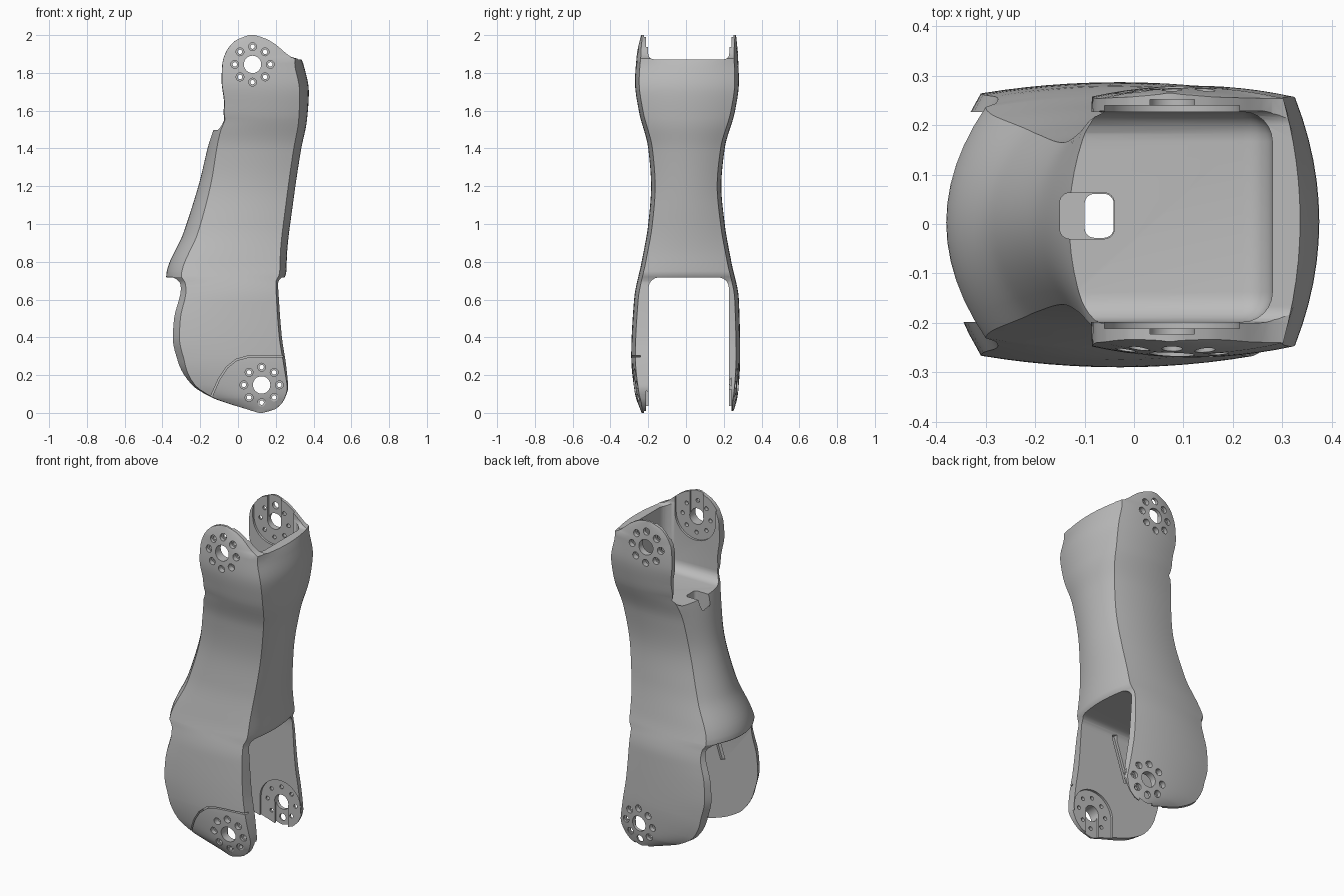
import bpy, bmesh, math
from mathutils import Matrix, Vector

cube = bpy.data.objects.get("Cube")
if cube:
    bpy.data.objects.remove(cube, do_unlink=True)

grey = bpy.data.materials.new("plain_grey")
grey.use_nodes = True
grey.diffuse_color = (0.5, 0.5, 0.5, 1)
grey.node_tree.nodes["Principled BSDF"].inputs["Base Color"].default_value = (0.5, 0.5, 0.5, 1)

# Profiles along the height: (z, value)
LEFT = [(0, .11), (.02, .04), (.08, -.15), (.15, -.27), (.27, -.36), (.4, -.39), (.5, -.385), (.65, -.355),
        (.69, -.36), (.72, -.38), (.95, -.29), (1.2, -.21), (1.5, -.13), (1.56, -.09), (1.65, -.08),
        (1.75, -.09), (1.85, -.085), (1.92, -.06), (1.97, -.015), (2, .055)]
RIGHT = [(0, .13), (.02, .2), (.07, .25), (.14, .275), (.25, .27), (.4, .25), (.55, .24), (.69, .235),
         (.74, .255), (.85, .26), (1.1, .29), (1.4, .335), (1.55, .365), (1.7, .375), (1.85, .345),
         (1.875, .335), (1.885, .285), (1.95, .2), (1.98, .15), (2, .09)]
FRONT = [(0, -.235), (.1, -.27), (.3, -.29), (.6, -.275), (.8, -.235), (1, -.2), (1.2, -.185),
         (1.4, -.2), (1.6, -.25), (1.75, -.27), (1.9, -.26), (2, -.238)]
BACK = [(0, .25), (.1, .275), (.3, .287), (.6, .28), (.8, .24), (1, .205), (1.2, .187),
        (1.4, .205), (1.6, .26), (1.75, .28), (1.9, .275), (2, .265)]
LEFT_BOW = [(0, 0), (.15, .04), (.3, .08), (.75, .08), (1.5, .04), (1.6, .01), (2, 0)]
RIGHT_BOW = [(0, 0), (.1, .01), (.3, .03), (1.4, .04), (1.8, .05), (1.87, .04), (1.89, 0), (2, 0)]


def sample(table, z):
    """Smooth interpolation without overshoot."""
    def slope(i):
        if i == 0 or i == len(table) - 1:
            j = min(i, len(table) - 2)
            return (table[j + 1][1] - table[j][1]) / (table[j + 1][0] - table[j][0])
        a, b = [(table[k + 1][1] - table[k][1]) / (table[k + 1][0] - table[k][0]) for k in (i - 1, i)]
        return 2 * a * b / (a + b) if a * b > 0 else 0
    i = max(k for k in range(len(table) - 1) if table[k][0] <= z or k == 0)
    (z0, a), (z1, b) = table[i], table[i + 1]
    h = z1 - z0
    t = (z - z0) / h
    return (a * (1 + 2 * t) * (1 - t) ** 2 + b * t * t * (3 - 2 * t)
            + h * slope(i) * t * (1 - t) ** 2 + h * slope(i + 1) * t * t * (t - 1))


def finish(bm, name):
    bmesh.ops.recalc_face_normals(bm, faces=bm.faces)
    mesh = bpy.data.meshes.new(name)
    bm.to_mesh(mesh)
    bm.free()
    mesh.materials.append(grey)
    ob = bpy.data.objects.new(name, mesh)
    bpy.context.collection.objects.link(ob)
    return ob


def skin(bm, rings):
    """Closed skin over a stack of point rings."""
    rings = [[bm.verts.new(p) for p in ring] for ring in rings]
    for a, b in zip(rings, rings[1:]):
        for i in range(len(a)):
            j = (i + 1) % len(a)
            bm.faces.new((a[i], a[j], b[j], b[i]))
    bm.faces.new(rings[0][::-1])
    bm.faces.new(rings[-1])


def section(z, n=12):
    """Four-sided cross-section with bowed ends and slightly domed sides."""
    xl, xr, yf, yb = (sample(t, z) for t in (LEFT, RIGHT, FRONT, BACK))
    dl, dr = sample(LEFT_BOW, z), sample(RIGHT_BOW, z)
    dome = .022 * min(1, (xr - xl) / .35)
    mid, half = (yf + yb) / 2, (yb - yf) / 2
    end = half - dome
    steps = [2 * i / n - 1 for i in range(n)]
    x0, x1 = xl + dl, xr - dr
    front = [(x0 + (x1 - x0) * (s + 1) / 2, mid - end - dome * (1 - s * s), z) for s in steps]
    right = [(xr - dr * s * s, mid + end * s, z) for s in steps]
    back = [(x1 - (x1 - x0) * (s + 1) / 2, mid + end + dome * (1 - s * s), z) for s in steps]
    left = [(xl + dl * s * s, mid - end * s, z) for s in steps]
    return front + right + back + left


def loft():
    levels = sorted({round(i * .025, 4) for i in range(81)}
                    | {t[0] for t in LEFT + RIGHT} | {.005, .01, 1.99, 1.995})
    bm = bmesh.new()
    skin(bm, [section(z) for z in levels])
    return finish(bm, "leg_link")


def box(name, lo, hi, radius, axes="xyz"):
    """Block with rounded edges along the given axes."""
    bm = bmesh.new()
    lo, hi = Vector(lo), Vector(hi)
    bmesh.ops.create_cube(bm, size=1, matrix=Matrix.Translation((lo + hi) / 2) @ Matrix.Diagonal((*(hi - lo), 1)))
    edges = [e for e in bm.edges
             if "xyz"[max(range(3), key=lambda k: abs((e.verts[0].co - e.verts[1].co)[k]))] in axes]
    bmesh.ops.bevel(bm, geom=edges, offset=radius, segments=6, profile=.5, affect="EDGES")
    return finish(bm, name)


def plates(name, outlines, y0, y1):
    """Closed XZ outlines extruded along y."""
    bm = bmesh.new()
    for pts in outlines:
        skin(bm, [[(x, y, z) for x, z in pts] for y in (y0, y1)])
    return finish(bm, name)


def circle(cx, cz, r, n=24):
    return [(cx + r * math.cos(2 * math.pi * i / n), cz + r * math.sin(2 * math.pi * i / n)) for i in range(n)]


def stadium(cx, cz, r, up, n=20):
    arc = [(cx + r * math.cos(math.pi * i / n), cz - up * r * math.sin(math.pi * i / n)) for i in range(n + 1)]
    return arc + [(cx - r, cz + up * .4), (cx + r, cz + up * .4)]


def strip(pts, w):
    """Open path widened to a thin closed outline."""
    left, right = [], []
    for i, p in enumerate(pts):
        a, b = Vector(pts[max(i - 1, 0)]), Vector(pts[min(i + 1, len(pts) - 1)])
        d = (b - a).normalized() * w / 2
        left.append((p[0] - d.y, p[1] + d.x))
        right.append((p[0] + d.y, p[1] - d.x))
    return left + right[::-1]


def cut(target, cutter):
    mod = target.modifiers.new("cut", "BOOLEAN")
    mod.operation, mod.solver, mod.object = "DIFFERENCE", "EXACT", cutter
    bpy.context.view_layer.objects.active = target
    bpy.ops.object.modifier_apply(modifier=mod.name)
    bpy.data.objects.remove(cutter, do_unlink=True)


link = loft()
IN_F, IN_B = -.198, .227

# Lower fork, upper pocket and the open top
cut(link, box("fork_cutter", (-1, IN_F, -.5), (1, IN_B, .717), .055, "x"))
cut(link, box("pocket_cutter", (-1, IN_F, 1.497), (.28, IN_B, 2.5), .06))
cut(link, box("top_cutter", (-1, IN_F - .002, 1.872), (1, IN_B + .002, 2.5), .03, "x"))

# Cable passage
cut(link, box("slot_cutter", (-.15, -.03, 1.31), (-.04, .063, 1.6), .02, "z"))
cut(link, box("passage_cutter", (-.1, -.028, .6), (-.041, .061, 1.41), .02, "z"))

# Joint lugs: inner seats, slots, axle holes and bolt rings
for cx, cz, up in ((.077, 1.845, 1), (.125, .148, -1)):
    for r, depth in ((.137, .013), (.045, .025)):
        cut(link, plates("seat_cutter", [stadium(cx, cz, r, up)], IN_F - depth, IN_B + depth))
    ring = [(cx + .094 * math.cos(k * math.pi / 4), cz + .094 * math.sin(k * math.pi / 4)) for k in range(8)]
    cut(link, plates("axle_cutter", [circle(cx, cz, .046, 32)], -.5, .5))
    cut(link, plates("bolt_cutter", [circle(x, z, .012, 12) for x, z in ring], -.5, .5))
    for side, table in ((-1, FRONT), (1, BACK)):
        depth = sample(table, cz) - side * .03
        cut(link, plates("counterbore_cutter", [circle(x, z, .021, 16) for x, z in ring],
                         *sorted((depth, side * .5))))

# Seam of the front cover panel and the inner cable groove
seam = [(-.16, .04), (-.135, .1), (-.1, .18), (-.06, .24), (-.01, .28), (.05, .297), (.12, .3), (.4, .3)]
cut(link, plates("seam_cutter", [strip(seam, .008)], -.4, -.24))
cut(link, plates("groove_cutter", [strip([(-.11, .42), (-.02, .69)], .03)], IN_F - .015, 0))

bpy.ops.object.select_all(action="DESELECT")
link.select_set(True)
bpy.context.view_layer.objects.active = link
bpy.ops.object.shade_smooth_by_angle(angle=math.radians(28))
